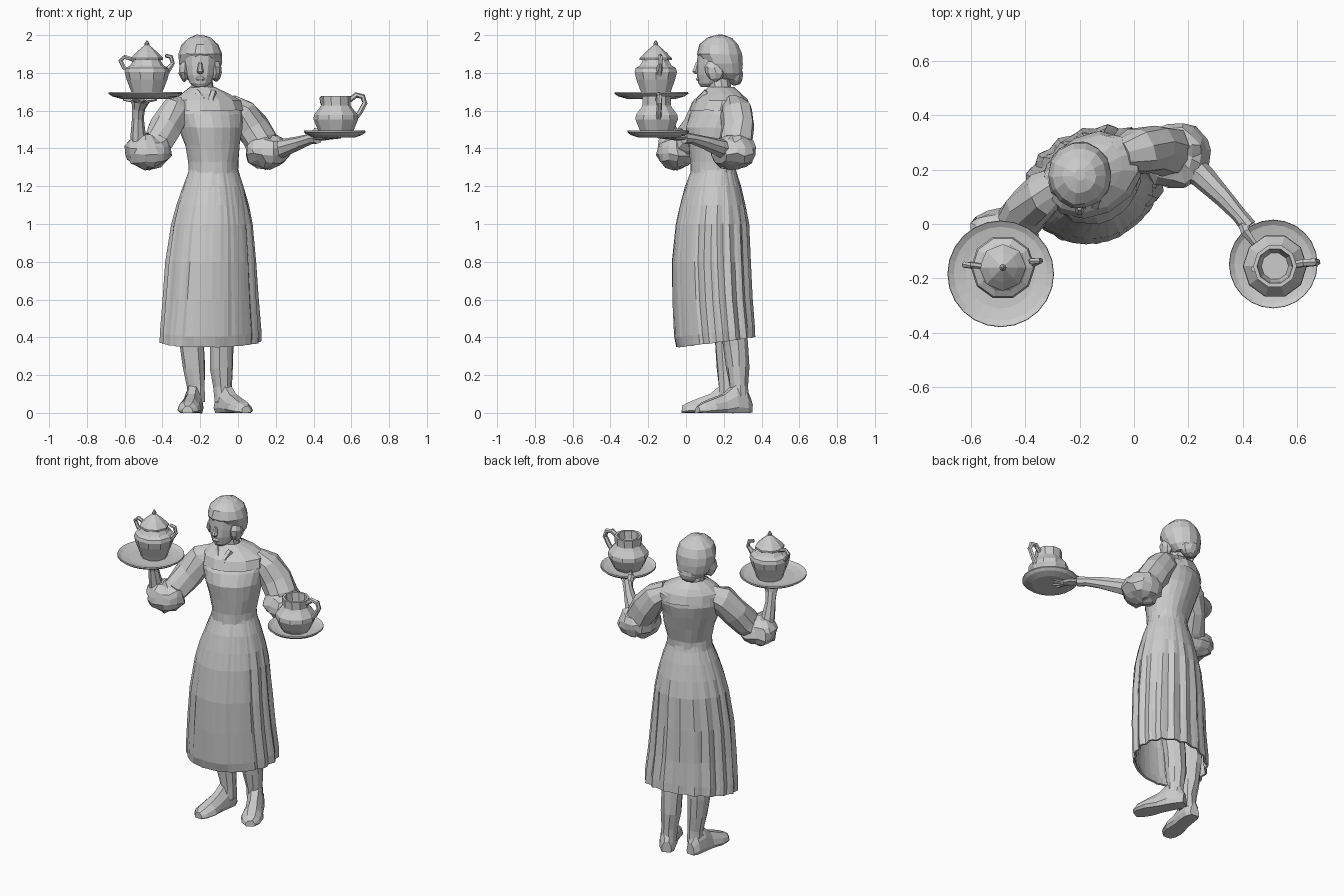
import bpy, math, random
from math import sin, cos, pi, radians
from mathutils import Vector

random.seed(4)


def skin(name, rings, caps=(True, True), jitter=0.0):
    """Bridge equal-length rings of points into one flat-shaded mesh."""
    n = len(rings[0])
    verts = [Vector(p) + Vector([random.uniform(-jitter, jitter) for _ in range(3)])
             for r in rings for p in r]
    faces = [(i * n + k, i * n + (k + 1) % n, (i + 1) * n + (k + 1) % n, (i + 1) * n + k)
             for i in range(len(rings) - 1) for k in range(n)]
    if caps[0]:
        faces.append(tuple(reversed(range(n))))
    if caps[1]:
        faces.append(tuple(range(len(verts) - n, len(verts))))
    me = bpy.data.meshes.new(name)
    me.from_pydata(verts, [], faces)
    ob = bpy.data.objects.new(name, me)
    bpy.context.collection.objects.link(ob)
    return ob


def loft(name, rows, n=16, caps=(True, True), jitter=0.0, shape=None):
    """Stack of ellipses: rows of (x, y, z, rx, ry, turn)."""
    rings = []
    for x, y, z, rx, ry, turn in rows:
        t, ring = radians(turn), []
        for k in range(n):
            a = 2 * pi * k / n
            s, dz = shape(a, z) if shape else (1, 0)
            u, v = rx * s * cos(a), ry * s * sin(a)
            ring.append((x + u * cos(t) - v * sin(t), y + u * sin(t) + v * cos(t), z + dz))
        rings.append(ring)
    return skin(name, rings, caps, jitter)


def tube(name, pts, n=8, jitter=0.0):
    """Round limb through points of (x, y, z, radius)."""
    P, rings = [Vector(p[:3]) for p in pts], []
    ref = None
    for i, p in enumerate(P):
        d = (P[min(i + 1, len(P) - 1)] - P[max(i - 1, 0)]).normalized()
        if ref is None:
            ref = d.orthogonal()
        ref = (ref - d * ref.dot(d)).normalized()
        w = d.cross(ref)
        rings.append([p + pts[i][3] * (ref * cos(2 * pi * k / n) + w * sin(2 * pi * k / n))
                      for k in range(n)])
    return skin(name, rings, jitter=jitter)


def lathe(name, profile, c, n=12):
    return loft(name, [(c[0], c[1], c[2] + z, r, r, 0) for r, z in profile], n)


def blob(name, c, r, n=10, m=7, jitter=0.0, turn=0):
    rows = [(c[0], c[1], c[2] - r[2] * cos(pi * (i + .25) / (m - .5)),
             r[0] * sin(pi * (i + .25) / (m - .5)), r[1] * sin(pi * (i + .25) / (m - .5)), turn)
            for i in range(m)]
    return loft(name, rows, n, jitter=jitter)


# Skirt: apron panel raised at the front, pleats behind, hem lower in front
def skirt_shape(a, z):
    f = cos(a + radians(110))
    low = max(0, min(1, (1.22 - z) / 0.3))
    s = 1.0
    if f > 0.9 and z > 0.41:
        s += 0.03
    elif f < 0.45:
        s += 0.035 * low * sin(18 * a)
    return s, (-0.027 * f if z < 0.5 else 0)


skirt = loft("skirt", [
    (-.145, .155, .375, .268, .195, 20), (-.145, .15, .43, .268, .198, 20),
    (-.143, .14, .60, .252, .198, 20), (-.143, .135, .80, .237, .198, 20),
    (-.138, .14, 1.0, .214, .185, 20), (-.135, .143, 1.1, .192, .166, 20),
    (-.132, .145, 1.2, .162, .142, 20), (-.13, .148, 1.27, .137, .118, 20),
    (-.13, .148, 1.31, .125, .11, 20)], n=72, caps=(False, True), jitter=.002, shape=skirt_shape)
sol = skirt.modifiers.new("cloth", 'SOLIDIFY')
sol.thickness, sol.offset = 0.012, -1


# Bodice with a bib
def bodice_shape(a, z):
    return (1.05 if cos(a + radians(105)) > 0.86 and z < 1.6 else 1.0), 0


loft("bodice", [
    (-.13, .148, 1.26, .134, .115, 20), (-.13, .148, 1.33, .132, .115, 20),
    (-.135, .155, 1.42, .150, .132, 22), (-.145, .16, 1.51, .172, .150, 24),
    (-.155, .18, 1.58, .188, .142, 25), (-.16, .195, 1.64, .190, .118, 26),
    (-.17, .2, 1.68, .145, .090, 26), (-.185, .195, 1.71, .075, .065, 20)],
    n=24, jitter=.004, shape=bodice_shape)

# Wide flat collar and neck scarf
loft("collar", [
    (-.155, .18, 1.60, .188, .152, 25), (-.158, .185, 1.655, .182, .132, 25),
    (-.17, .19, 1.69, .135, .100, 25), (-.188, .185, 1.725, .068, .068, 20)],
    n=12, caps=(False, False), jitter=.003)
for s in (-1, 1):
    tube("scarf_end", [(-.175 + s * .045, .11, 1.70, .018), (-.165 + s * .02, .07, 1.655, .02),
                       (-.16 + s * .03, .045, 1.60, .008)], 5)

# Neck, face and nose
tube("neck", [(-.185, .185, 1.69, .06), (-.195, .17, 1.80, .055)], 10)
loft("face", [
    (-.2, .105, 1.725, .028, .026, 0), (-.2, .12, 1.745, .055, .055, 0),
    (-.2, .135, 1.79, .075, .078, 0), (-.2, .14, 1.84, .085, .082, 0),
    (-.2, .15, 1.89, .09, .09, 0), (-.2, .16, 1.93, .085, .09, 0)], 12)
loft("nose", [(-.2, .055, 1.795, .012, .010, 0), (-.2, .05, 1.807, .018, .019, 0),
              (-.2, .062, 1.855, .009, .012, 0)], 6)
loft("lips", [(-.2, .068, 1.757, .02, .012, 0), (-.2, .064, 1.768, .026, .013, 0),
              (-.2, .07, 1.78, .018, .01, 0)], 6)

# Headscarf, low bun, hair at the temples
loft("headscarf", [
    (-.2, .225, 1.765, .065, .055, 0), (-.2, .212, 1.80, .100, .085, 0),
    (-.2, .195, 1.85, .115, .108, 0), (-.2, .178, 1.90, .117, .122, 0),
    (-.2, .175, 1.95, .098, .105, 0), (-.2, .178, 1.985, .060, .066, 0),
    (-.2, .18, 2.0, .02, .02, 0)], 14, jitter=.003)
blob("bun", (-.2, .26, 1.785), (.062, .045, .05), jitter=.004)
for s in (-1, 1):
    blob("temple_hair", (-.2 + s * .082, .155, 1.815), (.03, .055, .06), 8, 6, .005)

# Sleeves with a puff at each elbow
tube("right_sleeve", [(-.26, .16, 1.63, .06), (-.33, .11, 1.60, .082), (-.385, .06, 1.51, .085),
                      (-.43, .0, 1.43, .082), (-.47, -.04, 1.39, .07)], 10, .009)
blob("right_puff", (-.48, -.05, 1.385), (.130, .105, .092), 14, 8, .011, -20)
tube("left_sleeve", [(-.05, .25, 1.63, .06), (.02, .27, 1.59, .085), (.075, .28, 1.51, .09),
                     (.125, .27, 1.43, .088), (.16, .25, 1.39, .07)], 10, .009)
blob("left_puff", (.155, .25, 1.385), (.125, .120, .092), 14, 8, .011, 30)

# Forearms and hands
tube("right_forearm", [(-.52, -.06, 1.38, .05), (-.53, -.08, 1.47, .04), (-.53, -.10, 1.56, .031),
                       (-.525, -.115, 1.61, .034), (-.515, -.13, 1.655, .05)], 8, .002)
tube("left_forearm", [(.19, .22, 1.39, .058), (.25, .175, 1.405, .047), (.33, .095, 1.432, .034),
                      (.385, .035, 1.45, .028), (.42, -.01, 1.455, .03)], 8, .002)
blob("left_palm", (.445, -.045, 1.457), (.06, .04, .016), 8, 5, 0, -50)
for i in range(4):
    a = radians(195 + 45 * i)
    tube("right_finger", [(-.515, -.13, 1.64, .014),
                          (-.515 + .05 * cos(a), -.13 + .05 * sin(a), 1.655, .012),
                          (-.515 + .095 * cos(a), -.13 + .095 * sin(a), 1.66, .008)], 5)
    b = radians(-80 + 20 * i)
    tube("left_finger", [(.45, -.05, 1.455, .013),
                         (.45 + .1 * cos(b), -.05 + .1 * sin(b), 1.462, .009)], 5)
tube("left_thumb", [(.40, -.0, 1.46, .018), (.41, -.03, 1.493, .017), (.445, -.075, 1.49, .01)], 5)

# Round trays with a raised rim
for name, c, r in (("right_tray", (-.49, -.183, 1.672), .196), ("left_tray", (.512, -.147, 1.468), .163)):
    lathe(name, [(.01, -.008), (r * .65, -.01), (r * .9, .004), (r, .018), (r * .99, .026),
                 (r * .88, .014), (r * .65, .006), (.01, .006)], c, 24)

# Lidded pot with handle and spout
pot = (-.482, -.16, 1.675)
lathe("pot_body", [(.075, 0), (.085, .03), (.108, .09), (.118, .13), (.112, .15), (.088, .165),
                   (.075, .185), (.07, .20)], pot, 10)
lathe("pot_lid", [(.086, .192), (.086, .203), (.055, .235), (.026, .26), (.012, .272),
                  (.013, .28), (.003, .297)], pot, 8)
tube("pot_handle", [(-.57, -.155, 1.80, .012), (-.605, -.152, 1.83, .011), (-.622, -.15, 1.865, .012),
                    (-.60, -.15, 1.885, .012), (-.56, -.155, 1.872, .011), (-.535, -.155, 1.85, .01)], 6)
tube("pot_spout", [(-.39, -.145, 1.79, .02), (-.365, -.14, 1.825, .016), (-.345, -.135, 1.85, .011),
                   (-.355, -.135, 1.885, .012), (-.385, -.137, 1.892, .01)], 6)

# Open jug with a lip and handle
jug = (.518, -.155, 1.473)
lathe("jug_body", [(.08, 0), (.095, .025), (.118, .08), (.116, .105), (.088, .14), (.078, .155), (.080, .205),
                   (.066, .205), (.06, .155), (.05, .12)], jug, 10)
tube("jug_lip", [(.448, -.163, 1.635, .012), (.442, -.165, 1.672, .012)], 6)
tube("jug_handle", [(.615, -.145, 1.55, .014), (.645, -.143, 1.59, .014), (.672, -.14, 1.64, .014),
                    (.66, -.14, 1.675, .015), (.625, -.143, 1.683, .015), (.59, -.15, 1.655, .014)], 6)


# Legs and ankle boots: half-round sections from heel to toe
def shoe(name, heel, toe):
    h, t = Vector((*heel, 0)), Vector((*toe, 0))
    d = t - h
    w = d.normalized().cross(Vector((0, 0, 1)))
    rings = []
    for f, half, top in ((0, .030, .07), (.1, .048, .13), (.3, .052, .15), (.5, .053, .10),
                         (.72, .064, .075), (.9, .055, .055), (1, .028, .035)):
        rings.append([h + d * f + w * half * u + Vector((0, 0, top * v)) for u, v in
                      ((-.8, 0), (-1, .2), (-.85, .6), (-.4, 1), (.4, 1), (.85, .6), (1, .2), (.8, 0))])
    skin(name, rings, jitter=.002)


shoe("right_shoe", (-.225, .28), (-.268, -.02))
shoe("left_shoe", (-.10, .34), (.045, .06))
tube("right_leg", [(-.222, .22, .06, .05), (-.222, .22, .14, .048), (-.235, .22, .24, .06),
                   (-.245, .22, .36, .066), (-.245, .22, .55, .07)], 10, .004)
tube("left_leg", [(-.075, .28, .06, .05), (-.08, .28, .14, .049), (-.088, .275, .24, .062),
                  (-.088, .265, .36, .066), (-.085, .24, .55, .07)], 10, .004)
